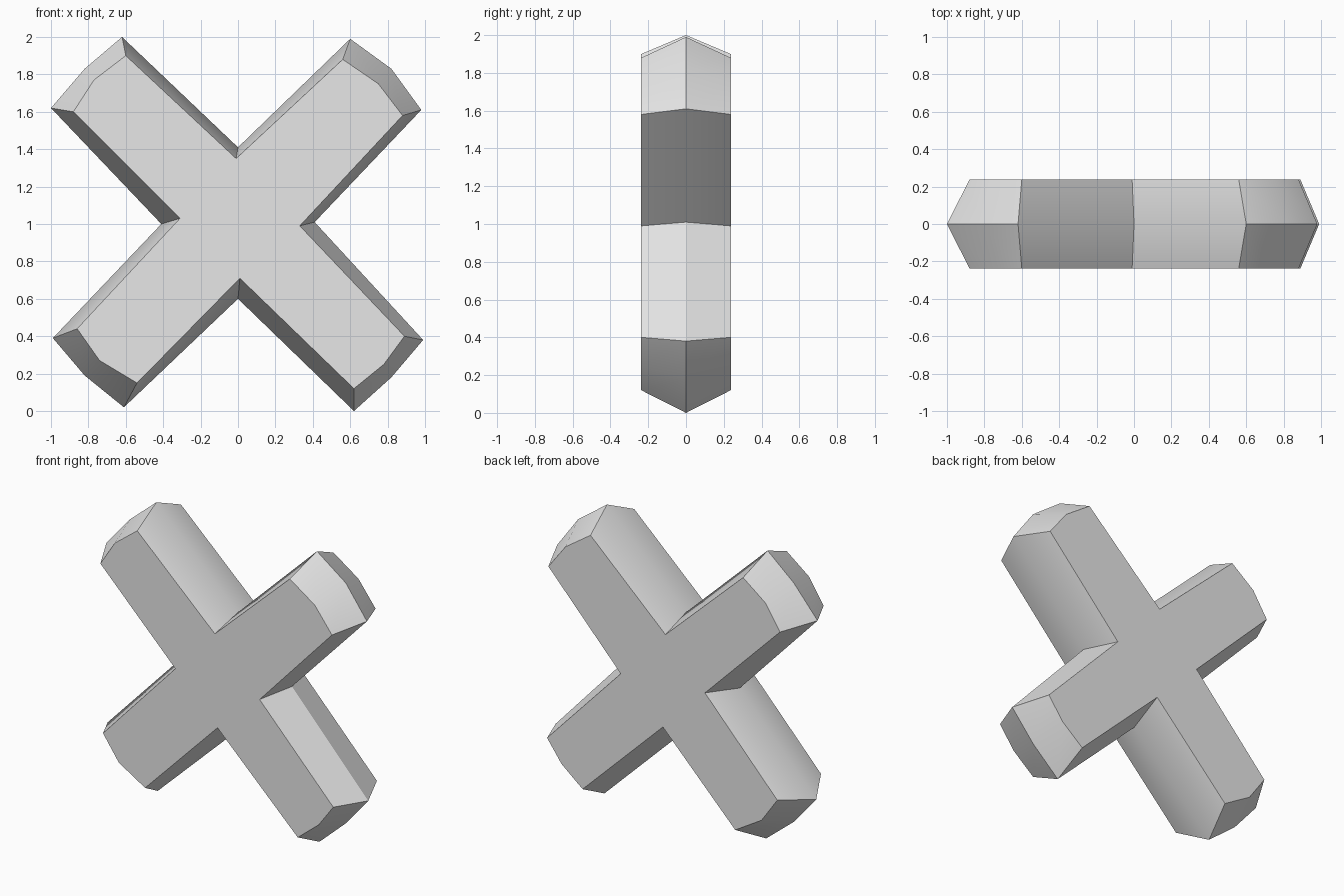
import bpy
import bmesh
import math

DEPTH = 0.237  # half thickness of the cross

# Outline at the ridge: three tip points per arm, then the notch after it
ridge = [
    (-0.62, 2.0), (-0.82, 1.83), (-1.0, 1.62), (-0.41, 1.0),
    (-0.99, 0.39), (-0.82, 0.19), (-0.61, 0.02), (0, 0.6),
    (0.62, 0), (0.82, 0.18), (0.99, 0.38), (0.41, 1.01),
    (0.98, 1.61), (0.82, 1.83), (0.6, 1.99), (0, 1.41),
]

# Outline of the flat front and back faces, in the same order
face = [
    (-0.6, 1.9), (-0.77, 1.77), (-0.88, 1.6), (-0.31, 1.03),
    (-0.86, 0.44), (-0.74, 0.27), (-0.54, 0.15), (0.01, 0.71),
    (0.62, 0.12), (0.78, 0.25), (0.89, 0.4), (0.33, 0.99),
    (0.88, 1.58), (0.75, 1.75), (0.56, 1.88), (-0.01, 1.35),
]


def make_material(name, colour):
    material = bpy.data.materials.new(name)
    material.use_nodes = True
    material.diffuse_color = colour
    shader = material.node_tree.nodes["Principled BSDF"]
    shader.inputs["Base Color"].default_value = colour
    return material


def add_ring(bm, outline, y):
    return [bm.verts.new((x, y, z)) for x, z in outline]


def bridge(bm, first, second):
    count = len(first)
    for i in range(count):
        j = (i + 1) % count
        bm.faces.new((first[i], first[j], second[j], second[i]))


def build_cross(name, material):
    bm = bmesh.new()
    front = add_ring(bm, face, -DEPTH)
    middle = add_ring(bm, ridge, 0)
    back = add_ring(bm, face, DEPTH)

    # Sloping sides meeting at the ridge, closed by flat caps
    bridge(bm, front, middle)
    bridge(bm, middle, back)
    bm.faces.new(front)
    bm.faces.new(back)
    bmesh.ops.recalc_face_normals(bm, faces=bm.faces[:])

    mesh = bpy.data.meshes.new(name)
    bm.to_mesh(mesh)
    bm.free()
    mesh.materials.append(material)
    obj = bpy.data.objects.new(name, mesh)
    bpy.context.collection.objects.link(obj)
    return obj


# Remove the default object
default = bpy.data.objects.get("Cube")
if default:
    bpy.data.objects.remove(default, do_unlink=True)

# Diagonal cross, with shallow ridges smooth and the rest sharp
grey = make_material("light grey", (0.8, 0.8, 0.8, 1))
cross = build_cross("diagonal_cross", grey)
bpy.ops.object.select_all(action="DESELECT")
cross.select_set(True)
bpy.context.view_layer.objects.active = cross
bpy.ops.object.shade_smooth_by_angle(angle=math.radians(30))
